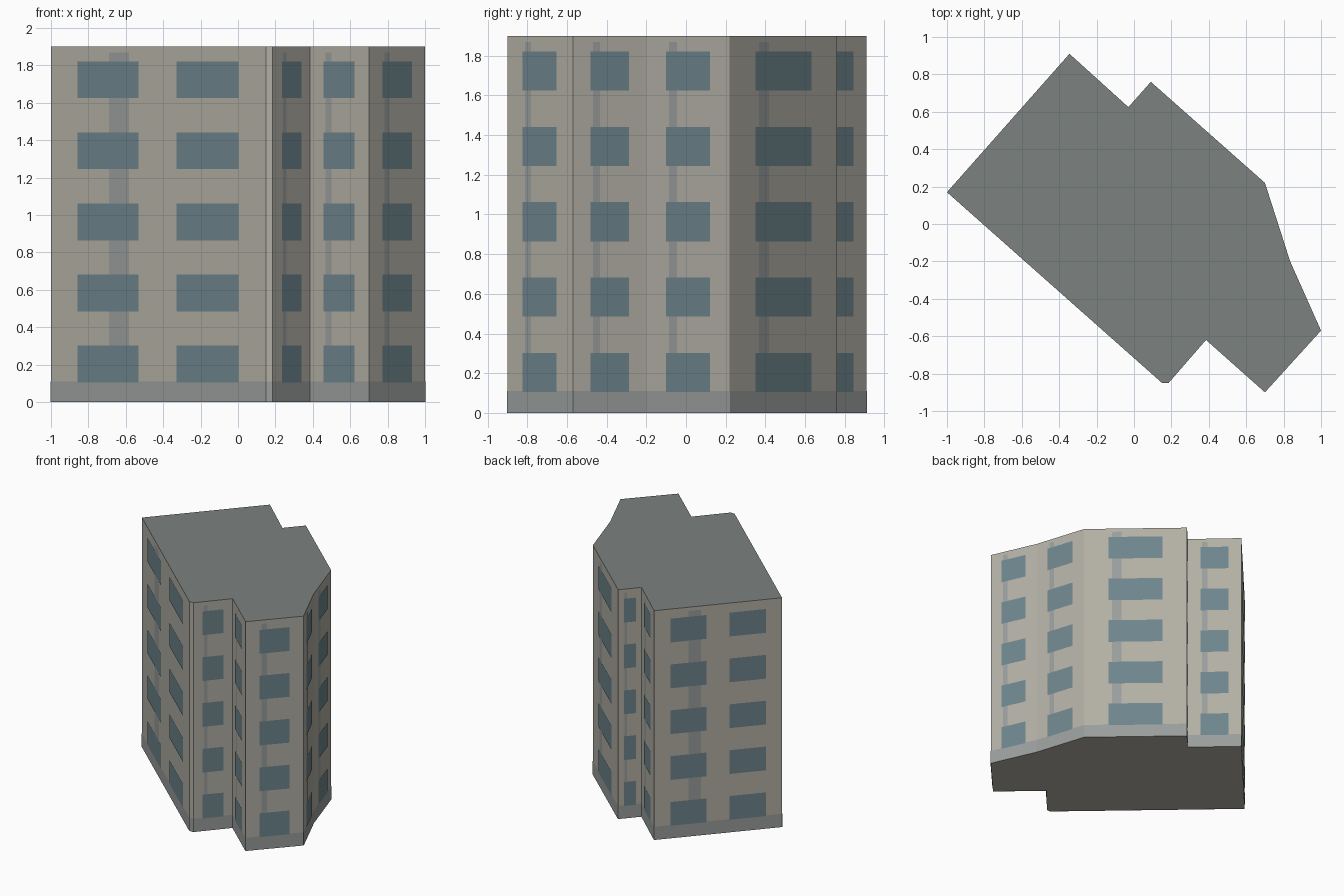
import bpy, bmesh
from mathutils import Vector

if "Cube" in bpy.data.objects:
    bpy.data.objects.remove(bpy.data.objects["Cube"])

HEIGHT = 1.9
BASE_TOP = 0.11
# Footprint, counter-clockwise from the left corner
PLAN = [(-1, 0.17), (0.15, -0.85), (0.185, -0.85), (0.385, -0.62), (0.70, -0.90),
        (1.0, -0.57), (0.835, -0.20), (0.70, 0.22), (0.09, 0.76), (-0.03, 0.625),
        (-0.345, 0.91)]
FLOORS = [0.105 + 0.38 * i for i in range(5)]
WINDOW_HEIGHT = 0.197


def material(name, r, g, b):
    m = bpy.data.materials.new(name)
    m.diffuse_color = (r, g, b, 1)
    m.use_nodes = True
    m.node_tree.nodes["Principled BSDF"].inputs["Base Color"].default_value = m.diffuse_color
    return m


WALL = material("wall_plaster", 0.45, 0.43, 0.375)
ROOF = material("roof_grey", 0.20, 0.225, 0.215)
GLASS = material("window_glass", 0.155, 0.235, 0.265)
TRIM = material("trim_grey", 0.32, 0.34, 0.335)


def finish(bm, name, *mats):
    mesh = bpy.data.meshes.new(name)
    bm.to_mesh(mesh)
    bm.free()
    for m in mats:
        mesh.materials.append(m)
    obj = bpy.data.objects.new(name, mesh)
    bpy.context.collection.objects.link(obj)
    return obj


def panel(bm, wall, u0, u1, z0, z1, offset):
    """Flat panel on a wall, spanning fractions u0..u1 of its length."""
    a, b = (Vector((*p, 0)) for p in wall)
    d = b - a
    out = Vector((d.y, -d.x, 0)).normalized() * offset
    pts = [(u0, z0), (u1, z0), (u1, z1), (u0, z1)]
    bm.faces.new([bm.verts.new(a + d * u + out + Vector((0, 0, z))) for u, z in pts])


walls = list(zip(PLAN, PLAN[1:] + PLAN[:1]))

# Building body: extruded footprint with a flat grey roof
bm = bmesh.new()
low = [bm.verts.new((x, y, 0)) for x, y in PLAN]
top = [bm.verts.new((x, y, HEIGHT)) for x, y in PLAN]
bm.faces.new(low[::-1])
bm.faces.new(top).material_index = 1
for i in range(len(PLAN)):
    j = (i + 1) % len(PLAN)
    bm.faces.new((low[i], low[j], top[j], top[i]))
finish(bm, "building_body", WALL, ROOF)

# Wall finishes: plinth band, one vertical strip per wall, rows of windows
plinth, strips, windows = bmesh.new(), bmesh.new(), bmesh.new()
for wall in walls:
    length = (Vector(wall[1]) - Vector(wall[0])).length
    panel(plinth, wall, 0, 1, 0, BASE_TOP, 0.002)
    if length < 0.1:
        continue
    panel(strips, wall, 0.27, 0.365, BASE_TOP, 1.87, 0.002)
    wide = length > 0.9
    spans = [(0.125, 0.41), (0.587, 0.875)] if wide else [(0.235, 0.76)]
    for z in FLOORS:
        for u0, u1 in spans:
            panel(windows, wall, u0, u1, z, z + WINDOW_HEIGHT, 0.004)
finish(plinth, "plinth_band", TRIM)
finish(strips, "facade_strips", TRIM)
finish(windows, "windows", GLASS)
